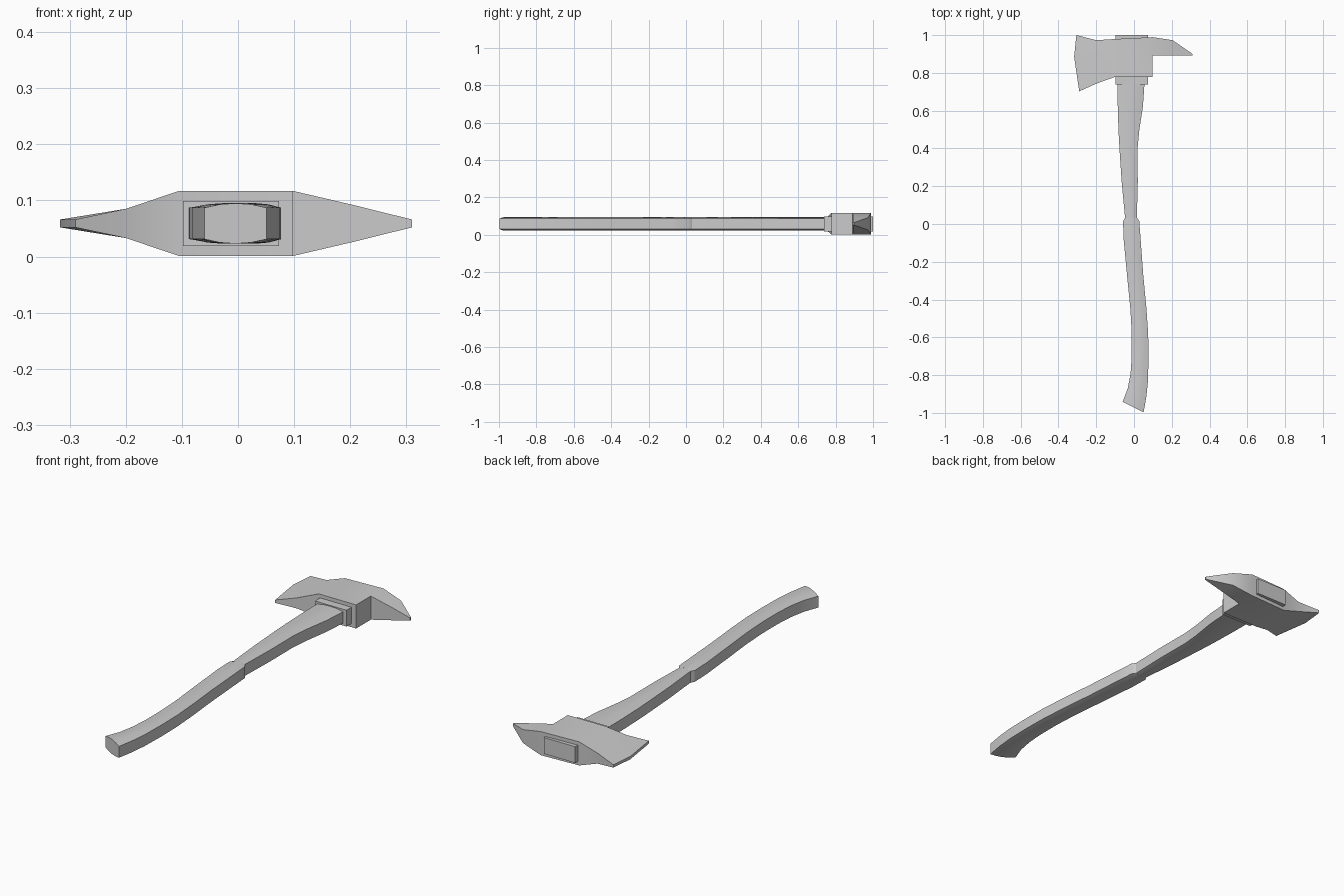
import bpy, bmesh, math

if "Cube" in bpy.data.objects:
    bpy.data.objects.remove(bpy.data.objects["Cube"])

ZC = 0.059  # mid-plane height of the whole axe


def finish(name, bm):
    bmesh.ops.recalc_face_normals(bm, faces=bm.faces[:])
    me = bpy.data.meshes.new(name)
    bm.to_mesh(me)
    bm.free()
    ob = bpy.data.objects.new(name, me)
    bpy.context.collection.objects.link(ob)
    bpy.ops.object.select_all(action='DESELECT')
    ob.select_set(True)
    bpy.context.view_layer.objects.active = ob
    bpy.ops.object.shade_smooth_by_angle(angle=math.radians(30))
    return ob


def wood(name, stations):
    """Loft a slightly crowned section through (left x, left y, right x, right y)."""
    crown = [(0, 0.028), (0.25, 0.034), (0.5, 0.036), (0.75, 0.034), (1, 0.028)]
    section = crown + [(t, -h) for t, h in reversed(crown)]
    bm = bmesh.new()
    rings = []
    for lx, ly, rx, ry in stations:
        rings.append([bm.verts.new((lx + (rx - lx) * t, ly + (ry - ly) * t, ZC + h))
                      for t, h in section])
    n = len(section)
    for a, b in zip(rings, rings[1:]):
        for i in range(n):
            j = (i + 1) % n
            bm.faces.new((a[i], a[j], b[j], b[i]))
    bm.faces.new(rings[0])
    bm.faces.new(rings[-1])
    return finish(name, bm)


# Upper shaft, flaring toward the head
wood("shaft", [
    (-0.087, 0.75, 0.056, 0.75), (-0.086, 0.62, 0.047, 0.62),
    (-0.082, 0.49, 0.027, 0.49), (-0.077, 0.40, 0.019, 0.40),
    (-0.065, 0.22, 0.020, 0.22), (-0.047, 0.03, 0.015, 0.03),
    (-0.046, 0.00, 0.015, 0.00)])

# Curved lower grip with the slanted butt
wood("grip", [
    (-0.047, 0.033, 0.016, 0.033), (-0.058, 0.015, 0.028, 0.015),
    (-0.055, -0.08, 0.035, -0.08), (-0.037, -0.27, 0.049, -0.27),
    (-0.019, -0.45, 0.066, -0.45), (-0.012, -0.58, 0.075, -0.58),
    (-0.012, -0.70, 0.077, -0.70), (-0.018, -0.79, 0.074, -0.83),
    (-0.033, -0.87, 0.066, -0.91), (-0.060, -0.942, 0.051, -0.997)])

# Collar block running through the head
bm = bmesh.new()
bmesh.ops.create_cube(bm, size=1)
for v in bm.verts:
    v.co = (-0.0125 + v.co.x * 0.171, 0.869 + v.co.y * 0.262, ZC + v.co.z * 0.08)
finish("collar", bm)

# Axe head: columns of (x, y) bottom / middle / top plus half thickness
columns = [
    ([(-0.290, 0.702), (-0.317, 0.885), (-0.305, 1.0)], 0.007),
    ([(-0.200, 0.743), (-0.200, 0.885), (-0.200, 0.973)], 0.026),
    ([(-0.105, 0.777), (-0.105, 0.89), (-0.105, 0.979)], 0.058),
    ([(0.098, 0.777), (0.098, 0.891), (0.098, 0.989)], 0.058),
    ([(0.205, 0.893), (0.205, 0.973)], 0.033),
    ([(0.310, 0.893), (0.310, 0.900)], 0.007)]
bm = bmesh.new()
sides = []
for s in (1, -1):
    sheet = [[bm.verts.new((x, y, ZC + s * h)) for x, y in pts] for pts, h in columns]
    sides.append({v: None for col in sheet for v in col})
    for a, b in zip(sheet, sheet[1:]):
        k = min(len(a), len(b))
        a, b = a[-k:], b[-k:]
        for i in range(k - 1):
            bm.faces.new((a[i], b[i], b[i + 1], a[i + 1]))
# Close the rim between both cheeks
upper, lower = list(sides[0]), list(sides[1])
pair = dict(zip(upper, lower))
rim = [e for e in bm.edges if e.is_boundary and e.verts[0] in pair]
for e in rim:
    p, q = e.verts
    bm.faces.new((p, q, pair[q], pair[p]))
finish("axe_head", bm)
